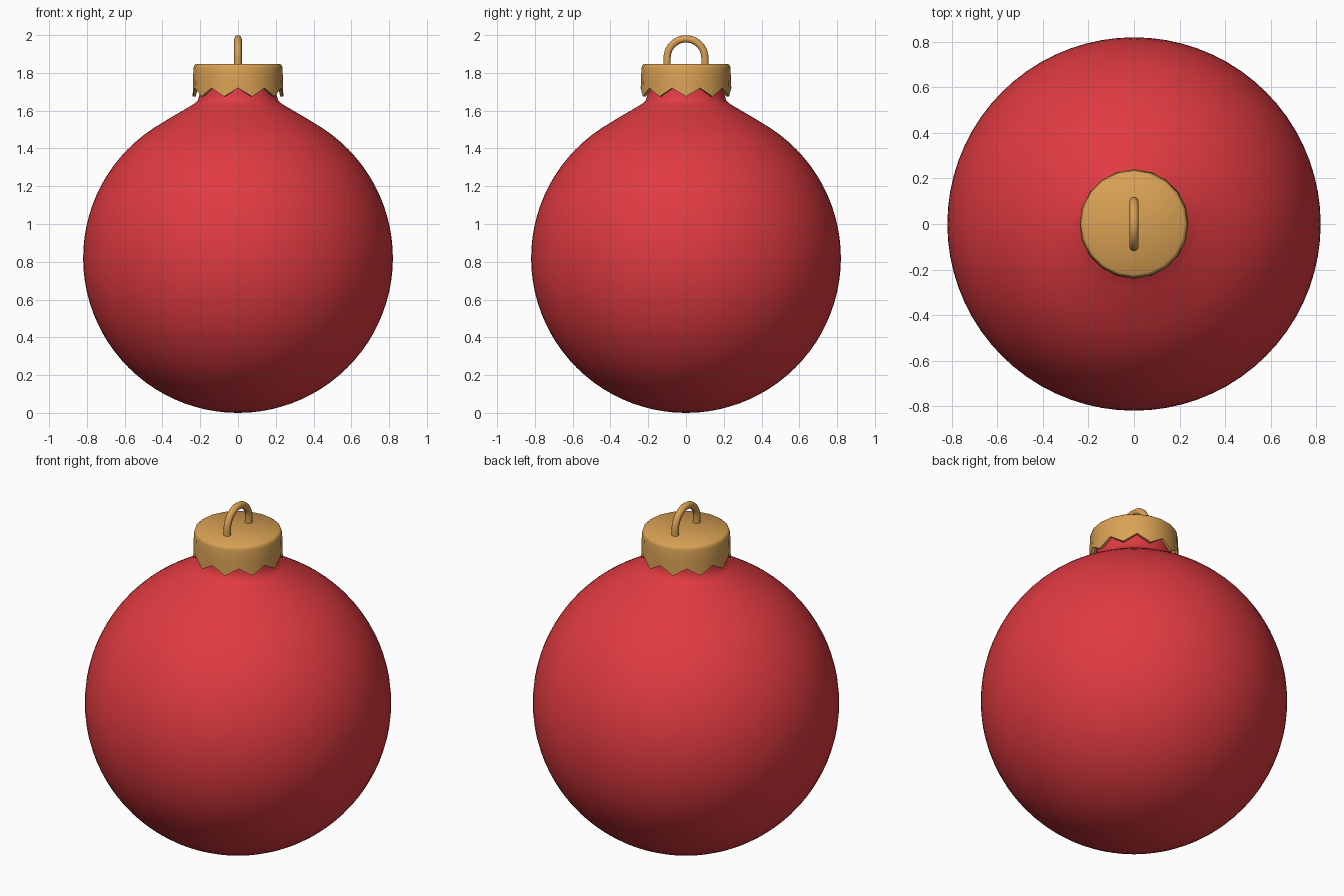
import bpy, bmesh, math

if "Cube" in bpy.data.objects:
    bpy.data.objects.remove(bpy.data.objects["Cube"])


def material(name, rgb):
    m = bpy.data.materials.new(name)
    m.diffuse_color = (*rgb, 1)
    m.use_nodes = True
    m.node_tree.nodes["Principled BSDF"].inputs["Base Color"].default_value = m.diffuse_color
    return m


red = material("red_glass", (0.74, 0.043, 0.052))
gold = material("gold_metal", (0.70, 0.36, 0.09))


def lathe(name, profile, segs, mat, zshift=None):
    """Spin (radius, z) points about z; radius 0 makes a pole.
    zshift(row, column) may move points vertically."""
    bm = bmesh.new()
    rings = []
    for row, (r, z) in enumerate(profile):
        if r < 1e-6:
            rings.append([bm.verts.new((0, 0, z))] * segs)
            continue
        ring = []
        for i in range(segs):
            a = 2 * math.pi * i / segs
            dz = zshift(row, i) if zshift else 0
            ring.append(bm.verts.new((r * math.cos(a), r * math.sin(a), z + dz)))
        rings.append(ring)
    for lo, hi in zip(rings, rings[1:]):
        for i in range(segs):
            j = (i + 1) % segs
            face = list(dict.fromkeys((lo[i], lo[j], hi[j], hi[i])))
            bm.faces.new(face)
    bmesh.ops.recalc_face_normals(bm, faces=bm.faces)
    me = bpy.data.meshes.new(name)
    bm.to_mesh(me)
    bm.free()
    ob = bpy.data.objects.new(name, me)
    bpy.context.collection.objects.link(ob)
    me.materials.append(mat)
    return ob


def smooth(ob, angle):
    bpy.ops.object.select_all(action='DESELECT')
    ob.select_set(True)
    bpy.context.view_layer.objects.active = ob
    bpy.ops.object.shade_smooth_by_angle(angle=math.radians(angle))


# Glass ball with a short neck that runs up inside the cap
R = 0.82
a_end = math.pi - math.asin(0.45 / R)
profile = [(R * math.sin(a_end * k / 36), R - R * math.cos(a_end * k / 36))
           for k in range(37)]
profile += [(0.365, 1.558), (0.29, 1.602), (0.235, 1.634), (0.214, 1.652),
            (0.205, 1.68), (0.20, 1.72), (0.20, 1.82)]
ball = lathe("ball", profile, 72, red)
smooth(ball, 60)

# Thin metal cap with ten pointed teeth (tips on even columns)
cap = lathe("cap",
            [(0.24, 1.675), (0.238, 1.76), (0.236, 1.825), (0.232, 1.84),
             (0.222, 1.848), (0.0, 1.848)],
            20, gold, lambda row, i: 0.045 * (i % 2) if row == 0 else 0)
solid = cap.modifiers.new("sheet_thickness", 'SOLIDIFY')
solid.thickness = 0.016
solid.offset = -1
bpy.context.view_layer.objects.active = cap
bpy.ops.object.modifier_apply(modifier=solid.name)
smooth(cap, 40)

# Wire hanging loop: two straight legs and a half circle
cu = bpy.data.curves.new("hanging_loop", 'CURVE')
cu.dimensions = '3D'
cu.bevel_depth = 0.02
cu.bevel_resolution = 3
path = [(0, 0.10, 1.836)]
path += [(0, 0.10 * math.cos(math.pi * k / 20), 1.88 + 0.10 * math.sin(math.pi * k / 20))
         for k in range(21)]
path += [(0, -0.10, 1.836)]
sp = cu.splines.new('POLY')
sp.points.add(len(path) - 1)
for p, co in zip(sp.points, path):
    p.co = (*co, 1)
cu.materials.append(gold)
loop = bpy.data.objects.new("hanging_loop", cu)
bpy.context.collection.objects.link(loop)
bpy.ops.object.select_all(action='DESELECT')
loop.select_set(True)
bpy.context.view_layer.objects.active = loop
bpy.ops.object.convert(target='MESH')
smooth(bpy.context.view_layer.objects.active, 60)
